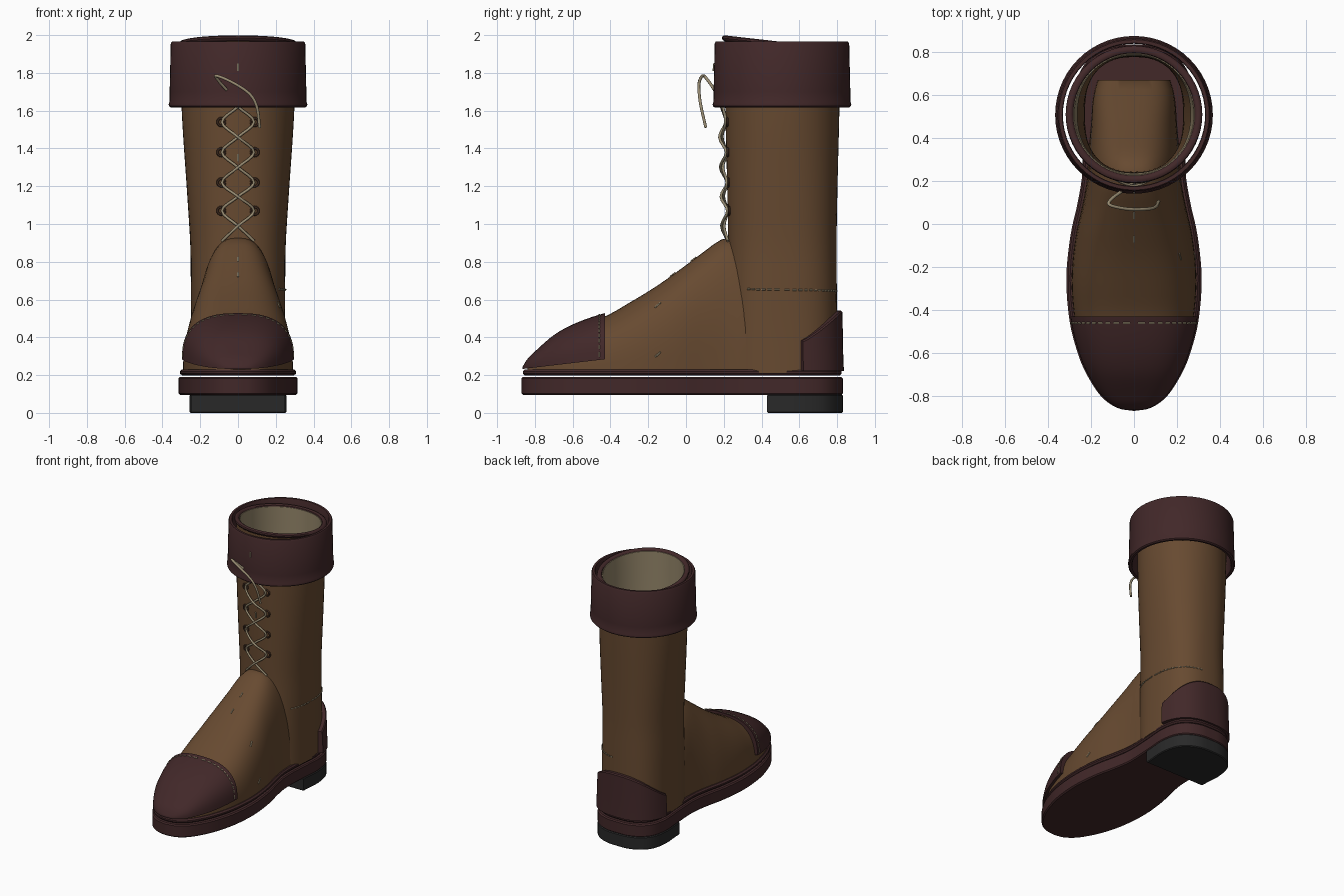
import bpy, bmesh, math
from mathutils import Vector
from math import sin, cos, pi, copysign

if "Cube" in bpy.data.objects:
    bpy.data.objects.remove(bpy.data.objects["Cube"])


def material(name, r, g, b):
    m = bpy.data.materials.new(name)
    m.diffuse_color = (r, g, b, 1)
    m.use_nodes = True
    m.node_tree.nodes["Principled BSDF"].inputs["Base Color"].default_value = m.diffuse_color
    return m


BROWN = material("brown leather", 0.135, 0.068, 0.030)
MAROON = material("dark maroon leather", 0.054, 0.021, 0.022)
BLACK = material("black rubber", 0.022, 0.022, 0.022)
CREAM = material("cream lining", 0.30, 0.24, 0.145)
CORD = material("pale cord", 0.32, 0.265, 0.17)
EYELET = material("eyelet brown", 0.06, 0.03, 0.018)


def finish(name, bm, mat):
    bmesh.ops.recalc_face_normals(bm, faces=bm.faces)
    me = bpy.data.meshes.new(name)
    bm.to_mesh(me)
    bm.free()
    ob = bpy.data.objects.new(name, me)
    me.materials.append(mat)
    bpy.context.collection.objects.link(ob)
    return ob


def loft(name, rings, mat, loop=False):
    """Skin closed rings; loop joins last to first, otherwise ends are capped."""
    bm = bmesh.new()
    vs = [[bm.verts.new(p) for p in r] for r in rings]
    n = len(vs[0])
    for i in range(len(vs) if loop else len(vs) - 1):
        a, b = vs[i], vs[(i + 1) % len(vs)]
        for j in range(n):
            k = (j + 1) % n
            bm.faces.new((a[j], a[k], b[k], b[j]))
    if not loop:
        bm.faces.new(vs[0])
        bm.faces.new(vs[-1])
    return finish(name, bm, mat)


def smooth(pts, steps=6):
    """Dense Catmull-Rom samples through the points."""
    p = [Vector(q) for q in pts]
    p = [p[0] * 2 - p[1]] + p + [p[-1] * 2 - p[-2]]
    out = []
    for i in range(1, len(p) - 2):
        a, b, c, d = p[i - 1:i + 3]
        for s in range(steps):
            t = s / steps
            out.append(0.5 * (2 * b + (c - a) * t + (2 * a - 5 * b + 4 * c - d) * t * t
                              + (3 * b - a - 3 * c + d) * t ** 3))
    return out + [p[-2]]


def at(dense, u):
    """Look up the remaining components at first component u."""
    if u <= dense[0][0]:
        return dense[0][1:]
    for a, b in zip(dense, dense[1:]):
        if u <= b[0]:
            t = (u - a[0]) / max(b[0] - a[0], 1e-6)
            return a.lerp(b, t)[1:]
    return dense[-1][1:]


def super_xy(a, n):
    c, s = cos(a), sin(a)
    return copysign(abs(c) ** (2 / n), c), copysign(abs(s) ** (2 / n), s)


# Sole outline: (y, half width)
half = smooth([(-0.87, 0), (-0.855, 0.08), (-0.80, 0.155), (-0.70, 0.22), (-0.60, 0.262),
               (-0.45, 0.30), (-0.25, 0.315), (-0.05, 0.295), (0.10, 0.262), (0.25, 0.24),
               (0.45, 0.248), (0.60, 0.257), (0.72, 0.232), (0.79, 0.17), (0.825, 0.085), (0.83, 0)], 4)
outline = [(w, y) for y, w in half] + [(-w, y) for y, w in half[-2:0:-1]]


def plate(name, pts, cy, ry, z0, z1, bevel, mat, grow=0.0):
    def ring(z, d):
        return [(x * (1 - d / 0.28), cy + (y - cy) * (1 - d / ry), z) for x, y in pts]
    return loft(name, [ring(z0, bevel + grow), ring(z0 + bevel, grow),
                       ring(z1 - bevel, grow), ring(z1, bevel + grow)], mat)


plate("outsole", outline, -0.02, 0.85, 0.095, 0.191, 0.008, MAROON)
plate("welt", outline, -0.02, 0.85, 0.199, 0.230, 0.010, MAROON, 0.006)
back = [(w, y) for y, w in half if y > 0.43]
plate("heel", [(back[0][0], 0.43)] + back + [(-x, y) for x, y in back[-2::-1]] + [(-back[0][0], 0.43)],
      0.63, 0.2, 0.0, 0.097, 0.006, BLACK)

# Foot upper: dome sections along y
foot_top = smooth([(-0.84, 0.24), (-0.75, 0.345), (-0.60, 0.445), (-0.43, 0.51), (-0.30, 0.583),
                   (-0.15, 0.675), (0.0, 0.782), (0.1, 0.857), (0.2, 0.922), (0.3, 0.90),
                   (0.45, 0.70), (0.67, 0.40)])
cap_top = smooth([(-0.87, 0.235), (-0.84, 0.285), (-0.80, 0.325), (-0.70, 0.412), (-0.60, 0.468),
                  (-0.50, 0.507), (-0.43, 0.528)])


def dome(y, t, z0, h, w):
    x, s = super_xy(t, 2.6)
    return Vector((w * x, y, z0 + (h - z0) * s))


def foot_pt(y, t):
    w = at(half, y)[0] - 0.024 - max(0, y - 0.3) * 0.15
    return dome(y, t, 0.212, at(foot_top, y)[0], w)


def cap_pt(y, t):
    z0 = 0.232 + 0.052 * max(0, (y + 0.87) / 0.44)
    return dome(y, t, z0, at(cap_top, y)[0], at(half, y)[0] - 0.006)


T = [pi * i / 32 for i in range(33)]
loft("foot_upper", [[foot_pt(-0.84 + 1.51 * (i / 40) ** 1.2, t) for t in T] for i in range(41)], BROWN)
loft("toe_cap", [[cap_pt(-0.866 + 0.436 * (i / 20) ** 1.6, t) for t in T] for i in range(21)], MAROON)

# Shaft: (z, rx, ry, squareness)
shaft = smooth([(0.212, 0.25, 0.292, 2.6), (0.45, 0.248, 0.29, 2.6), (0.70, 0.25, 0.288, 2.5),
                (0.90, 0.253, 0.287, 2.4), (1.20, 0.272, 0.292, 2.3), (1.60, 0.298, 0.302, 2.1),
                (1.95, 0.304, 0.306, 2.0)])
CY = 0.51


def shaft_pt(z, a, off=0.0):
    rx, ry, n = at(shaft, z)
    x, y = super_xy(a, n)
    y = CY + (ry + off) * y
    # the collar edge rises towards the front
    tilt = -(y - 0.5) * 0.113 * max(0, z - 1.7) / 0.25
    return Vector(((rx + off) * x, y, z + tilt))


A = [2 * pi * i / 56 for i in range(56)]


def tube(name, z0, z1, o_out, o_in, mat, n=24):
    zs = [z0 + (z1 - z0) * i / n for i in range(n + 1)]
    loft(name, [[shaft_pt(z, a, o_out) for a in A] for z in zs]
         + [[shaft_pt(z, a, o_in) for a in A] for z in zs[::-1]], mat, True)


tube("shaft", 0.212, 1.95, 0, -0.02, BROWN)
tube("lining", 1.45, 1.952, -0.021, -0.026, CREAM, 8)
loft("collar_rim", [[shaft_pt(1.95, a, -0.004 + 0.018 * cos(p)) + Vector((0, 0, 0.016 * sin(p))) for a in A]
                    for p in [2 * pi * i / 10 for i in range(10)]], MAROON, True)

# Folded cuff, open above and below
cuff = [(0.350, 1.966), (0.334, 1.966), (0.331, 1.960), (0.337, 1.63), (0.342, 1.62), (0.358, 1.618),
        (0.366, 1.625), (0.367, 1.635), (0.363, 1.645), (0.362, 1.70), (0.356, 1.955)]
loft("cuff", [[(r * cos(a), 0.508 + r * sin(a), z) for a in A] for r, z in cuff], MAROON, True)

# Heel counter wrapped round the back
sections = []
for i in range(33):
    a = 0.25 + (pi - 0.5) * i / 32
    y = shaft_pt(0.3, a, 0.03).y
    top = 0.38 + 0.16 * (max(0, y - 0.61) / 0.22) ** 1.25
    sections.append([shaft_pt(0.222, a, -0.01), shaft_pt(0.222, a, 0.034), shaft_pt(0.32, a, 0.031),
                     shaft_pt(top - 0.008, a, 0.029), shaft_pt(top, a, 0.022), shaft_pt(top, a, -0.01)])
loft("heel_counter", sections, MAROON)


# Laces
def cord(name, pts, r=0.0075):
    cu = bpy.data.curves.new(name, "CURVE")
    cu.dimensions = "3D"
    cu.bevel_depth, cu.bevel_resolution, cu.use_fill_caps = r, 2, True
    sp = cu.splines.new("POLY")
    sp.points.add(len(pts) - 1)
    for q, p in zip(sp.points, pts):
        q.co = (*p, 1)
    cu.materials.append(CORD)
    ob = bpy.data.objects.new(name, cu)
    bpy.context.collection.objects.link(ob)


def front_y(x, z):
    rx, ry, n = at(shaft, z)
    return CY - ry * (1 - (abs(x) / rx) ** n) ** (1 / n)


LEVELS = [0.91, 1.07, 1.22, 1.38, 1.54]
for side, name, lift in ((1, "lace_a", 0.020), (-1, "lace_b", 0.034)):
    pts = []
    for i, z in enumerate(LEVELS):
        x = 0.085 * side * (-1) ** i
        pts.append((x, front_y(x, z) - 0.010, z))
        if i < 4:
            zm = (z + LEVELS[i + 1]) / 2
            pts.append((0, front_y(0, zm) - lift, zm))
    pts.append((0, front_y(0, 1.62) - lift * 0.6, 1.62))
    cord(name, smooth(pts, 4))
cord("loose_lace_end", smooth([(0.115, 0.105, 1.51), (0.10, 0.08, 1.62), (0.06, 0.07, 1.69),
                               (-0.03, 0.07, 1.75), (-0.115, 0.09, 1.785), (-0.10, 0.12, 1.755),
                               (-0.06, 0.15, 1.71)]), 0.008)
for z in LEVELS[1:]:
    for x in (-0.088, 0.088):
        bpy.ops.mesh.primitive_torus_add(location=(x, front_y(x, z) - 0.002, z), rotation=(pi / 2, 0, 0),
                                         major_radius=0.02, minor_radius=0.007,
                                         major_segments=16, minor_segments=6)
        bpy.context.object.name = "eyelet"
        bpy.context.object.data.materials.append(EYELET)

# Stitches: short rods on the surfaces
pairs = []
for i in range(24):
    t = pi * (i + 0.2) / 24
    pairs.append((cap_pt(-0.46, t), cap_pt(-0.46, t + pi / 24 * 0.6)))
for i in range(20):
    a = -0.6 + 2.05 * i / 20
    z = 0.655 - 0.0005 * i
    pairs.append((shaft_pt(z, a, 0.002), shaft_pt(z, a + 0.062, 0.002)))
for y, t in ((-0.07, pi / 2), (0.04, pi / 2), (-0.15, 0.80), (-0.15, 0.13)):
    pairs.append((foot_pt(y - 0.015, t - 0.02 * (t < 1)), foot_pt(y + 0.015, t + 0.02 * (t < 1))))
pairs.append((Vector((0, 0.146, 1.81)), Vector((0, 0.148, 1.85))))
pairs.append((Vector((0, 0.211, 1.33)), Vector((0, 0.210, 1.37))))
bm = bmesh.new()
for p, q in pairs:
    d = q - p
    m = d.to_track_quat("Z", "Y").to_matrix().to_4x4()
    m.translation = (p + q) / 2
    bmesh.ops.create_cone(bm, cap_ends=True, segments=6, radius1=0.005, radius2=0.005,
                          depth=d.length, matrix=m)
finish("stitches", bm, CORD)

# Smooth shading with crisp edges
bpy.ops.object.select_all(action="DESELECT")
for ob in bpy.context.scene.objects:
    if ob.type == "MESH":
        ob.select_set(True)
        bpy.context.view_layer.objects.active = ob
bpy.ops.object.shade_smooth_by_angle(angle=math.radians(38))
